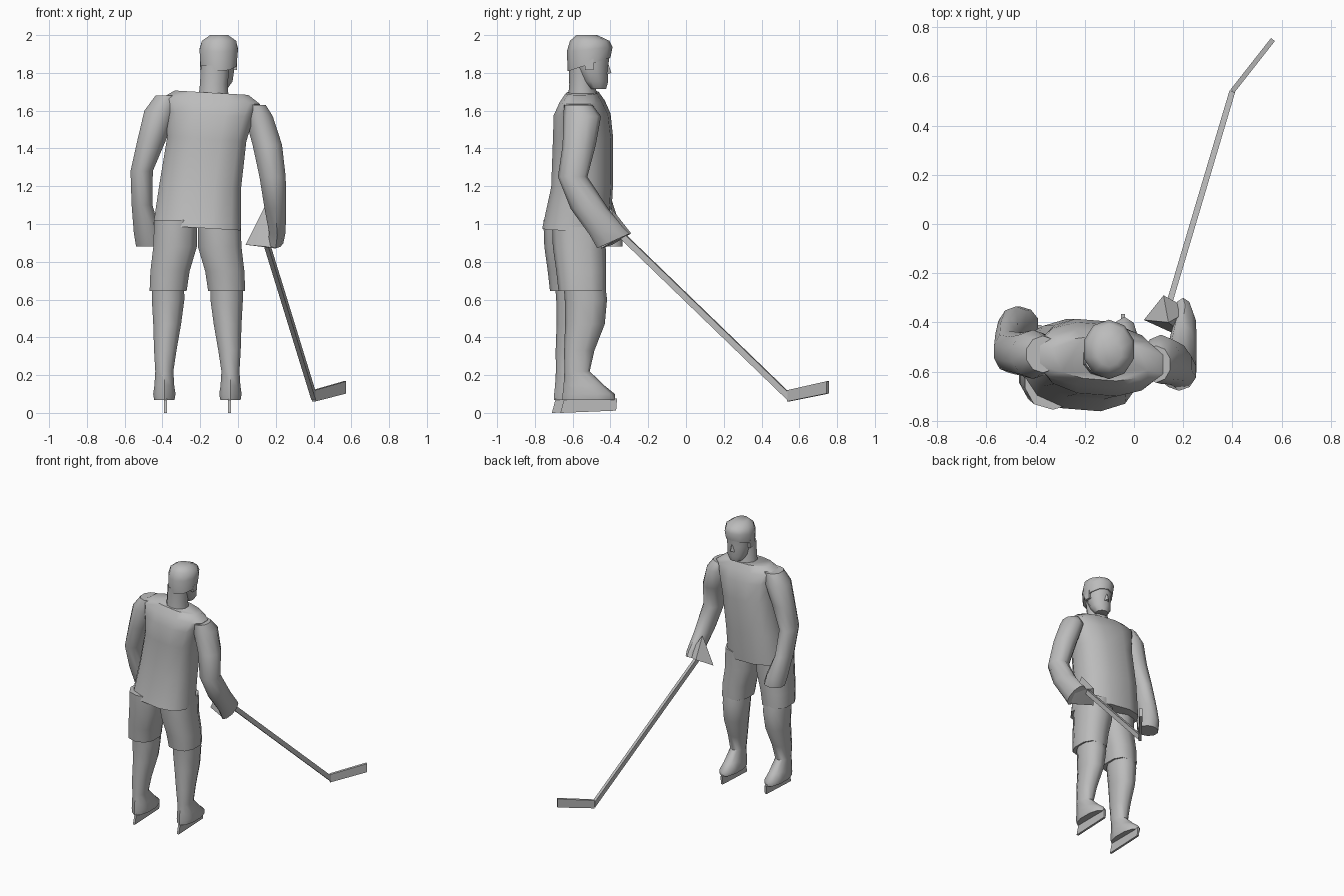
import bpy, bmesh
from math import cos, sin, pi, copysign
from mathutils import Vector

cube = bpy.data.objects.get("Cube")
if cube:
    bpy.data.objects.remove(cube, do_unlink=True)

grey = bpy.data.materials.new("plain grey")
grey.use_nodes = True
colour = (0.5, 0.5, 0.5, 1)
grey.diffuse_color = colour
grey.node_tree.nodes["Principled BSDF"].inputs["Base Color"].default_value = colour

MID = -.215   # symmetry plane of the legs


def finish(name, bm, angle=50):
    """Turn a bmesh into a named, shaded object."""
    bmesh.ops.recalc_face_normals(bm, faces=bm.faces)
    mesh = bpy.data.meshes.new(name)
    bm.to_mesh(mesh)
    bm.free()
    mesh.materials.append(grey)
    obj = bpy.data.objects.new(name, mesh)
    bpy.context.collection.objects.link(obj)
    bpy.ops.object.select_all(action='DESELECT')
    obj.select_set(True)
    bpy.context.view_layer.objects.active = obj
    bpy.ops.object.shade_smooth_by_angle(angle=angle * pi / 180)
    return obj


def loft(name, rings, sides=10, square=1.0, yaw=0.0, lean=0.0):
    """Skin rings of (x, y, z, rx, ry, optional z slope along y)."""
    bm = bmesh.new()
    loops = []
    for x, y, z, rx, ry, *slope in rings:
        loop = []
        for i in range(sides):
            a = 2 * pi * (i + .5) / sides
            dx = rx * copysign(abs(cos(a)) ** square, cos(a))
            dy = ry * copysign(abs(sin(a)) ** square, sin(a))
            dz = (slope[0] if slope else 0) * dy + lean * dx
            loop.append(bm.verts.new((x + dx, y + dy + yaw * dx, z + dz)))
        loops.append(loop)
    for low, high in zip(loops, loops[1:]):
        for i in range(sides):
            j = (i + 1) % sides
            bm.faces.new((low[i], low[j], high[j], high[i]))
    bm.faces.new(loops[0])
    bm.faces.new(loops[-1])
    return finish(name, bm)


def hull(name, points):
    """Convex solid around a few points."""
    bm = bmesh.new()
    for p in points:
        bm.verts.new(p)
    bmesh.ops.convex_hull(bm, input=bm.verts)
    return finish(name, bm, 20)


def beam(name, start, end, width, height_a, height_b):
    """Flat-sided bar between two points, taller or shorter at each end."""
    start, end = Vector(start), Vector(end)
    side = (end - start).cross(Vector((0, 0, 1))).normalized() * width / 2
    points = []
    for p, h in ((start, height_a), (end, height_b)):
        up = Vector((0, 0, h / 2))
        points += [p + side + up, p + side - up, p - side + up, p - side - up]
    return hull(name, points)


# Loose sweater body
loft("sweater", [
    (-.217, -.58, .98, .238, .18),
    (-.20, -.55, 1.2, .222, .162),
    (-.165, -.545, 1.45, .215, .158),
    (-.15, -.55, 1.58, .24, .148),
    (-.145, -.55, 1.65, .27, .115),
    (-.14, -.55, 1.695, .2, .085),
], sides=12, square=.8, yaw=-.08, lean=-.06)

# Sleeves, each running down into the hand
loft("right_arm", [
    (-.37, -.53, 1.68, .07, .075),
    (-.41, -.53, 1.6, .09, .1),
    (-.455, -.53, 1.45, .08, .088),
    (-.51, -.52, 1.28, .062, .085),
    (-.508, -.47, 1.1, .058, .085),
    (-.48, -.42, .95, .075, .085),
    (-.465, -.405, .88, .078, .07),
])
loft("left_arm", [
    (.09, -.57, 1.63, .06, .075),
    (.11, -.55, 1.57, .078, .1),
    (.155, -.565, 1.42, .082, .088),
    (.183, -.60, 1.25, .073, .078),
    (.198, -.51, 1.08, .06, .1),
    (.208, -.42, .96, .046, .09, .2),
    (.2, -.385, .91, .042, .085, .45),
])

# Wedge-shaped gripping hand
hull("left_glove", [
    (.04, -.39, .89), (.14, -.40, 1.09), (.12, -.29, .95),
    (.23, -.35, .93), (.2, -.45, .87), (.15, -.44, .88),
])

# Legs: described on the left, mirrored and set back for the right
SHORTS = [
    (-.1, -.565, 1.02, .118, .145),
    (-.097, -.565, .88, .12, .14),
    (-.07, -.555, .75, .108, .132),
    (-.06, -.55, .645, .102, .125),
]
LEG = [
    (-.06, -.54, .7, .088, .11),
    (-.06, -.53, .6, .09, .112),
    (-.055, -.535, .47, .077, .105),
    (-.045, -.565, .33, .062, .08),
    (-.04, -.577, .22, .05, .067),
    (-.04, -.54, .145, .055, .108),
    (-.04, -.515, .1, .062, .138),
    (-.04, -.515, .068, .056, .138),
]
for side, sign, back in (("left", 1, 0), ("right", -1, -.045)):
    def place(rings):
        return [(MID + sign * (x - MID), y + back, *rest) for x, y, *rest in rings]
    loft(side + "_shorts_leg", place(SHORTS), square=.8)
    loft(side + "_leg_and_boot", place(LEG), square=.9)
    hull(side + "_skate_blade", place([
        (-.045 + w, y, z) for w in (-.008, .008)
        for y, z in ((-.665, 0), (-.37, .012), (-.365, .075), (-.645, .075))]))

# Neck, face and features
loft("neck", [(-.13, -.545, 1.66, .085, .08), (-.128, -.55, 1.74, .077, .068),
              (-.12, -.55, 1.84, .08, .07)])
loft("face", [
    (-.1, -.468, 1.715, .045, .045),
    (-.1, -.48, 1.755, .075, .068),
    (-.1, -.5, 1.83, .086, .087),
    (-.1, -.5, 1.92, .09, .1),
])
hull("nose", [(-.12, -.42, 1.79), (-.08, -.42, 1.79), (-.1, -.395, 1.8), (-.1, -.415, 1.86)])
for name, x in (("right_ear", -.19), ("left_ear", -.015)):
    beam(name, (x, -.535, 1.835), (x, -.49, 1.845), .02, .04, .06)

# Hair cap, lower at the back than over the brow
loft("hair", [
    (-.103, -.513, 1.845, .1, .113, .32),
    (-.102, -.51, 1.925, .107, .121, .1),
    (-.1, -.51, 1.97, .095, .104),
    (-.1, -.525, 2.0, .05, .055),
])

# Stick
beam("stick_shaft", (.135, -.35, .95), (.4, .54, .09), .024, .045, .045)
beam("stick_blade", (.4, .54, .09), (.565, .75, .135), .02, .06, .065)
